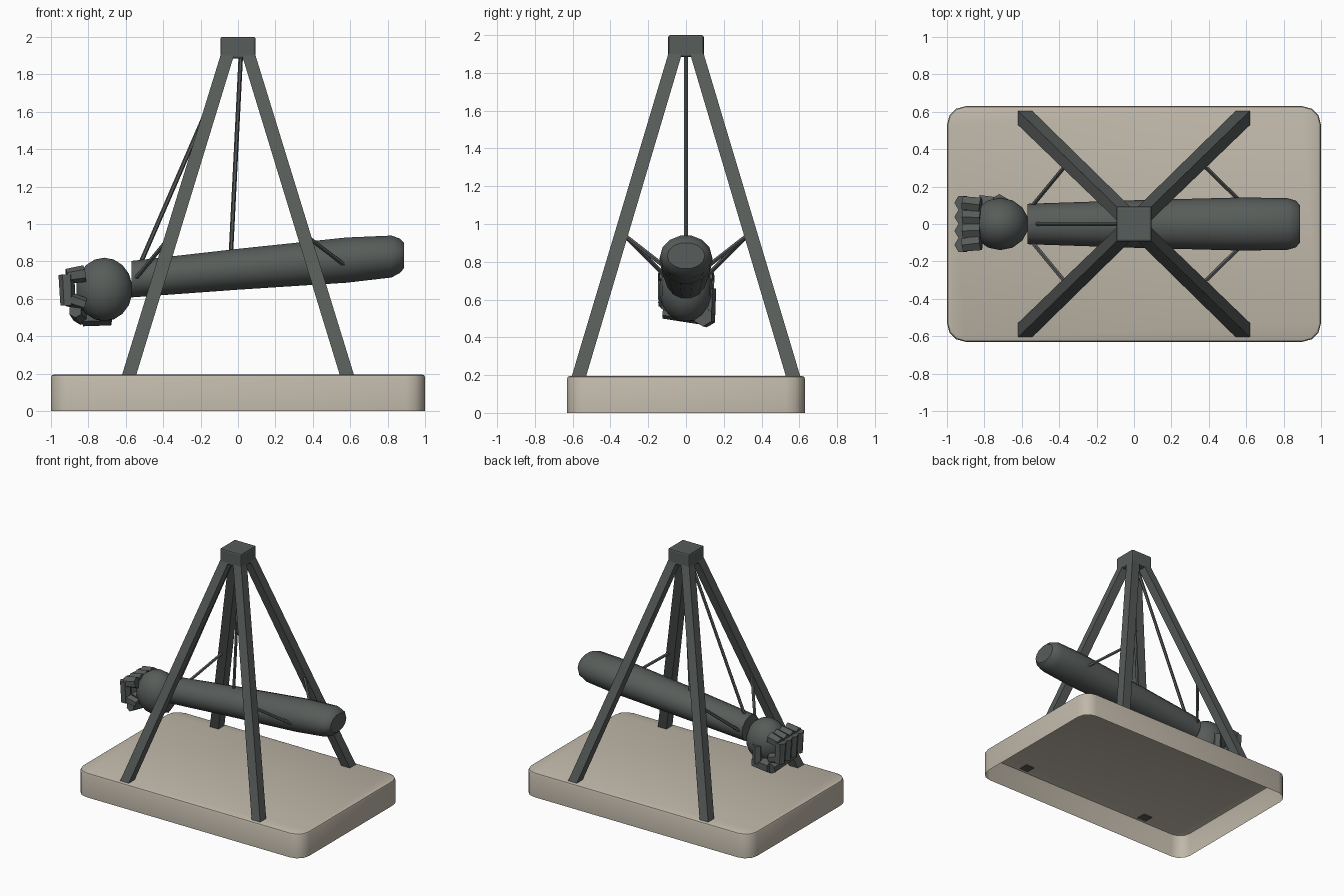
import bpy, bmesh, math
from mathutils import Vector, Matrix

if "Cube" in bpy.data.objects:
    bpy.data.objects.remove(bpy.data.objects["Cube"])


def material(name, rgb):
    m = bpy.data.materials.new(name)
    m.use_nodes = True
    m.diffuse_color = (*rgb, 1)
    node = next(n for n in m.node_tree.nodes if n.type == 'BSDF_PRINCIPLED')
    node.inputs["Base Color"].default_value = (*rgb, 1)
    return m


STONE = material("pale stone", (0.53, 0.48, 0.40))
BRONZE = material("dark bronze", (0.095, 0.107, 0.10))


def finish(bm, name, mat, smooth=None):
    bmesh.ops.recalc_face_normals(bm, faces=bm.faces)
    mesh = bpy.data.meshes.new(name)
    bm.to_mesh(mesh)
    bm.free()
    mesh.materials.append(mat)
    ob = bpy.data.objects.new(name, mesh)
    bpy.context.collection.objects.link(ob)
    if smooth:
        bpy.ops.object.select_all(action='DESELECT')
        ob.select_set(True)
        bpy.context.view_layer.objects.active = ob
        bpy.ops.object.shade_smooth_by_angle(angle=math.radians(smooth))
    return ob


def skin(name, rings, mat, smooth=None, caps=(True, True)):
    """Bridge a list of equal-length vertex rings into a skin."""
    bm = bmesh.new()
    rows = [[bm.verts.new(p) for p in ring] for ring in rings]
    n = len(rows[0])
    for a, b in zip(rows, rows[1:]):
        for i in range(n):
            j = (i + 1) % n
            bm.faces.new((a[i], a[j], b[j], b[i]))
    for row, cap in ((rows[0], caps[0]), (rows[-1], caps[1])):
        if cap:
            bm.faces.new(row)
    return finish(bm, name, mat, smooth)


def rounded_rect(hx, hy, r, z, steps=3):
    ring = []
    for k, (sx, sy) in enumerate(((1, 1), (-1, 1), (-1, -1), (1, -1))):
        for s in range(steps + 1):
            a = math.pi / 2 * (k + s / steps)
            ring.append((sx * (hx - r) + r * math.cos(a), sy * (hy - r) + r * math.sin(a), z))
    return ring


def square(cx, cy, z, h):
    return [(cx + sx * h, cy + sy * h, z) for sx, sy in ((1, 1), (-1, 1), (-1, -1), (1, -1))]


def rod(name, a, b, r, sides=6, taper=1.0):
    a, b = Vector(a), Vector(b)
    bm = bmesh.new()
    rot = (b - a).to_track_quat('Z', 'Y').to_matrix().to_4x4()
    bmesh.ops.create_cone(bm, cap_ends=True, segments=sides, radius1=r, radius2=r * taper,
                          depth=(b - a).length, matrix=Matrix.Translation((a + b) / 2) @ rot)
    return finish(bm, name, BRONZE)


# Hollow plinth, open underneath, with a softened top rim
skin("plinth", [rounded_rect(1, 0.63, 0.1, 0),
                rounded_rect(1, 0.63, 0.1, 0.18),
                rounded_rect(0.995, 0.625, 0.095, 0.191),
                rounded_rect(0.982, 0.612, 0.082, 0.196)],
     STONE, 40, caps=(False, True))

# Four leaning beams and the block that joins them
for sx, front in ((-1, "right"), (1, "left")):
    for sy, side in ((-1, "front"), (1, "back")):
        skin(f"{side}_{front}_leg",
             [square(sx * 0.583, sy * 0.568, 0.19, 0.038),
              square(sx * 0.055, sy * 0.055, 1.91, 0.036)], BRONZE)

cap = skin("apex_block", [square(0, 0, 1.885, 0.094), square(0, 0, 2.0, 0.094)], BRONZE)
bev = cap.modifiers.new("soft_edges", 'BEVEL')
bev.width = 0.01
bev.segments = 2

# Forearm: rings along x, each (x, centre z, half width, half height)
SIDES = 14
sections = [(-0.57, 0.705, 0.108, 0.1), (0, 0.758, 0.127, 0.112),
            (0.58, 0.807, 0.142, 0.124), (0.82, 0.826, 0.138, 0.115),
            (0.865, 0.83, 0.125, 0.095), (0.888, 0.832, 0.1, 0.07)]
skin("forearm", [[(x, w * math.cos(i * math.tau / SIDES), z + h * math.sin(i * math.tau / SIDES))
                  for i in range(SIDES)] for x, z, w, h in sections], BRONZE, 40)

# Hand
bm = bmesh.new()
bmesh.ops.create_uvsphere(bm, u_segments=14, v_segments=9, radius=1,
                          matrix=Matrix.Translation((-0.715, 0, 0.65)) @
                          Matrix.Diagonal((0.155, 0.142, 0.17, 1)))
finish(bm, "hand", BRONZE, 40)

# Curled fingers: a knuckle segment on top and a folded segment in front
for i in range(4):
    y = 0.113 - 0.075 * i
    rod(f"finger_knuckle_{i + 1}", (-0.82, y * 0.9, 0.735), (-0.915, y, 0.72), 0.045, 6, 0.9)
    rod(f"finger_fold_{i + 1}", (-0.917, y, 0.73), (-0.91, y, 0.565), 0.043, 6, 0.92)
    rod(f"finger_tip_{i + 1}", (-0.91, y, 0.6), (-0.82, y * 0.9, 0.57), 0.04, 6, 0.9)

# Thumb folded under the fingers
rod("thumb_base", (-0.68, 0.09, 0.51), (-0.83, 0.11, 0.505), 0.052)
rod("thumb_tip", (-0.84, 0.13, 0.505), (-0.87, -0.12, 0.535), 0.045, 6, 0.8)
rod("thumb_root", (-0.72, 0.12, 0.66), (-0.72, 0.115, 0.52), 0.04)

# Suspension cables from the apex and braces from the legs
rod("middle_cable", (-0.038, 0, 0.84), (0.015, 0, 1.9), 0.012)
rod("wrist_cable", (-0.53, 0, 0.77), (-0.04, 0, 1.9), 0.012)
for sy, side in ((-1, "front"), (1, "back")):
    rod(f"{side}_wrist_brace", (-0.55, sy * 0.09, 0.705), (-0.36, sy * 0.32, 0.935), 0.012)
    rod(f"{side}_elbow_brace", (0.57, sy * 0.12, 0.78), (0.36, sy * 0.325, 0.94), 0.012)
